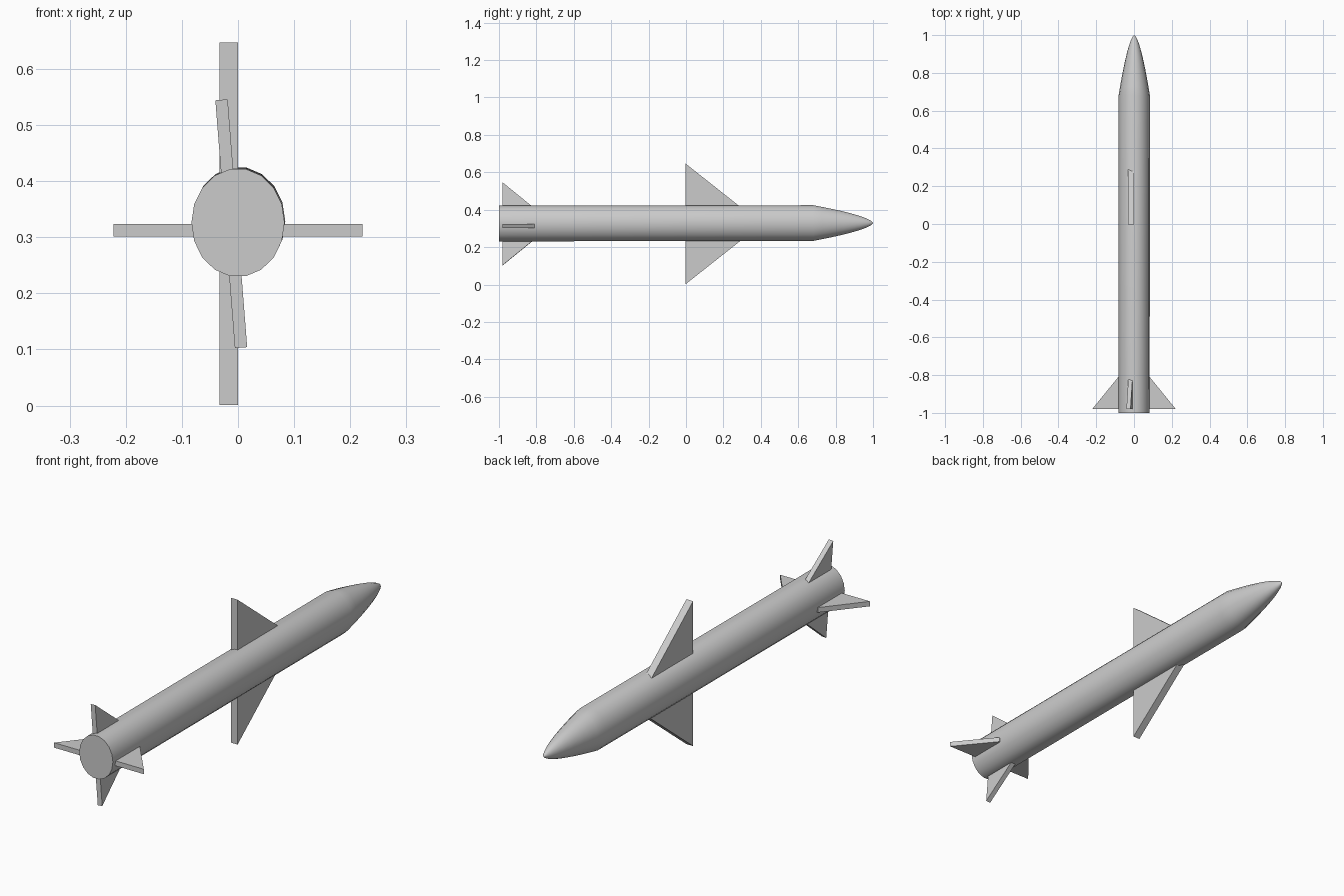
import bpy, bmesh
from math import sin, cos, pi, radians
from mathutils import Matrix

if "Cube" in bpy.data.objects:
    bpy.data.objects.remove(bpy.data.objects["Cube"])

GREY = (0.6, 0.6, 0.6, 1)
mat = bpy.data.materials.new("plain grey")
mat.use_nodes = True
mat.diffuse_color = GREY
mat.node_tree.nodes["Principled BSDF"].inputs["Base Color"].default_value = GREY

AXIS_Z = 0.326
SIDES = 18


def add_object(name, bm):
    bmesh.ops.recalc_face_normals(bm, faces=bm.faces)
    mesh = bpy.data.meshes.new(name)
    bm.to_mesh(mesh)
    bm.free()
    mesh.materials.append(mat)
    obj = bpy.data.objects.new(name, mesh)
    bpy.context.collection.objects.link(obj)
    return obj


def loft(name, stations):
    """Oval tube through (y, scale) stations, rising very slightly forward."""
    bm = bmesh.new()
    rings = []
    for y, s in stations:
        lift = 0.0015 * (y + 1)
        rings.append([bm.verts.new((0.083 * s * cos(2 * pi * i / SIDES) + lift / 2, y,
                                    AXIS_Z + lift + 0.0968 * s * sin(2 * pi * i / SIDES)))
                      for i in range(SIDES)])
    for a, b in zip(rings, rings[1:]):
        for i in range(SIDES):
            j = (i + 1) % SIDES
            bm.faces.new((a[i], a[j], b[j], b[i]))
    bm.faces.new(rings[0])
    bm.faces.new(rings[-1])
    return add_object(name, bm)


def fin(name, outline, thickness, matrix):
    """Plate with a (y, z) outline, centred on x = 0, then placed by the matrix."""
    bm = bmesh.new()
    face = bm.faces.new([bm.verts.new((-thickness / 2, y, z)) for y, z in outline])
    extruded = bmesh.ops.extrude_face_region(bm, geom=[face])["geom"]
    moved = [v for v in extruded if isinstance(v, bmesh.types.BMVert)]
    bmesh.ops.translate(bm, verts=moved, vec=(thickness, 0, 0))
    bm.transform(matrix)
    return add_object(name, bm)


# Fuselage with a rounded, pointed nose
SHOULDER = 0.68
nose = [(1 - (1 - SHOULDER) * t, t ** 0.62)
        for t in (0.85, 0.7, 0.55, 0.4, 0.27, 0.16, 0.08, 0.03, 0.008, 0.001)]
body = loft("fuselage", [(-1, 1), (SHOULDER, 1)] + nose)
bpy.context.view_layer.objects.active = body
body.select_set(True)
bpy.ops.object.shade_smooth_by_angle(angle=radians(40))
body.select_set(False)

# Main wings, above and below
wing = [(-0.003, 0), (-0.003, 0.323), (0.33, 0.06), (0.33, 0)]
for name, angle in (("upper_wing", 0), ("lower_wing", pi)):
    fin(name, wing, 0.033,
        Matrix.Translation((-0.0165, 0, 0.324)) @ Matrix.Rotation(angle, 4, "Y"))

# Four tail fins; the vertical pair leans a little
tail = [(-0.98, 0), (-0.98, 0.2215), (-0.81, 0.083), (-0.81, 0)]
lean = radians(-4.5)
for name, x, z, angle in (("upper_tail_fin", -0.012, 0.324, lean),
                          ("lower_tail_fin", -0.012, 0.324, lean + pi),
                          ("left_tail_fin", 0, 0.3125, pi / 2),
                          ("right_tail_fin", 0, 0.3125, -pi / 2)):
    fin(name, tail, 0.022,
        Matrix.Translation((x, 0, z)) @ Matrix.Rotation(angle, 4, "Y"))
